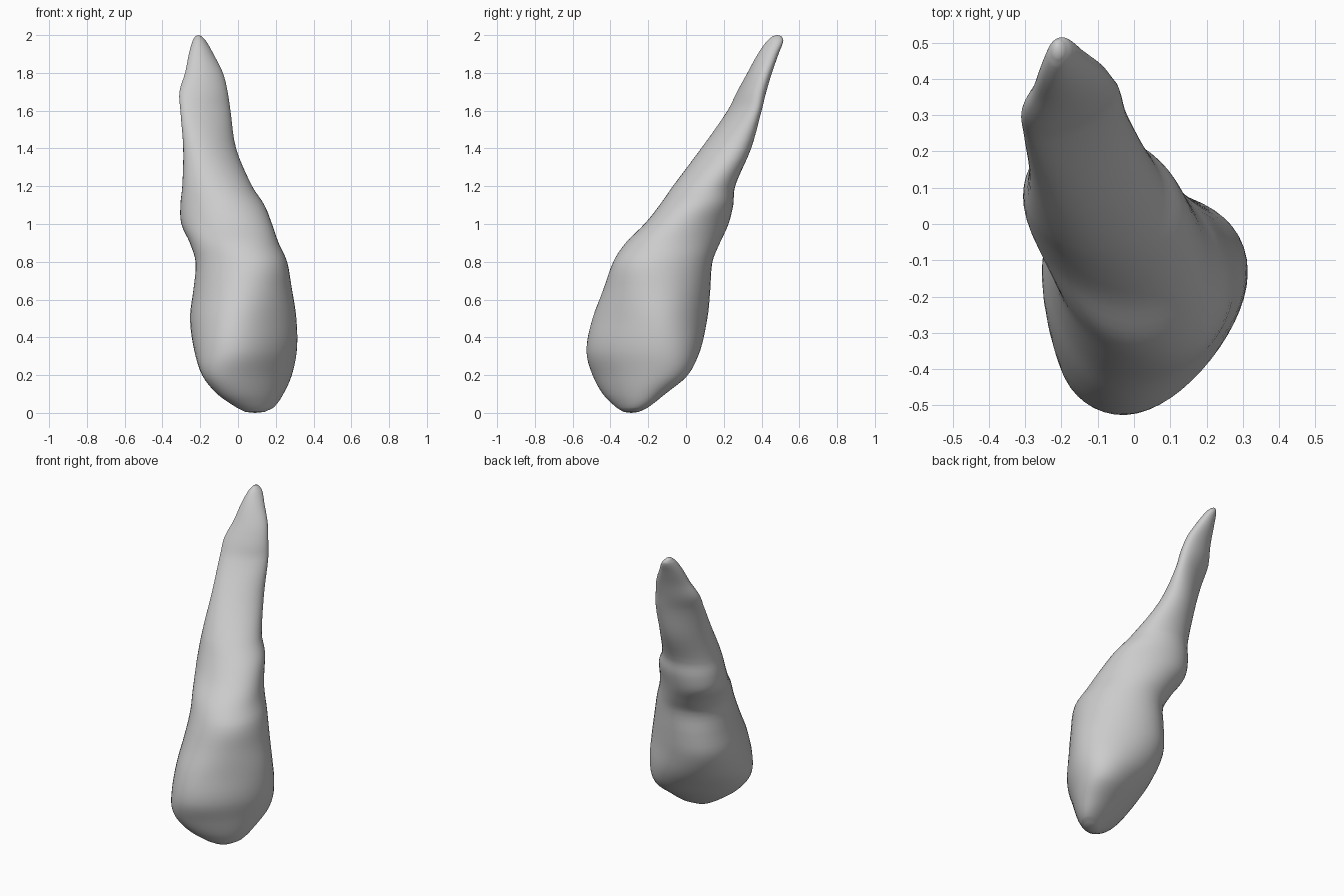
import bpy, bmesh, math

if "Cube" in bpy.data.objects:
    bpy.data.objects.remove(bpy.data.objects["Cube"])

# Cross-sections up the body: z, x min, x max, y min, y max, diagonal skew, back-left bulge
SECTIONS = [
    (0.005, 0.04, 0.14, -0.33, -0.25, 0.4, 0.0),
    (0.03, -0.01, 0.19, -0.37, -0.20, 0.5, 0.0),
    (0.10, -0.11, 0.24, -0.44, -0.11, 0.5, 0.0),
    (0.20, -0.19, 0.285, -0.495, 0.01, 0.45, 0.0),
    (0.33, -0.23, 0.31, -0.52, 0.08, 0.22, 0.02),
    (0.50, -0.25, 0.305, -0.49, 0.11, 0.02, 0.035),
    (0.65, -0.235, 0.285, -0.44, 0.125, -0.08, 0.02),
    (0.80, -0.225, 0.26, -0.385, 0.14, -0.15, 0.0),
    (0.90, -0.255, 0.215, -0.32, 0.18, -0.2, 0.0),
    (1.00, -0.30, 0.18, -0.22, 0.225, -0.25, 0.0),
    (1.10, -0.305, 0.14, -0.14, 0.25, -0.15, 0.0),
    (1.20, -0.295, 0.075, -0.07, 0.26, 0.0, 0.0),
    (1.40, -0.29, -0.01, 0.08, 0.345, 0.35, 0.0),
    (1.60, -0.305, -0.04, 0.22, 0.40, 0.6, 0.0),
    (1.70, -0.31, -0.055, 0.27, 0.425, 0.5, 0.0),
    (1.80, -0.28, -0.08, 0.325, 0.455, 0.4, 0.0),
    (1.90, -0.26, -0.13, 0.38, 0.49, 0.3, 0.0),
    (1.97, -0.24, -0.17, 0.43, 0.515, 0.2, 0.0),
    (1.995, -0.225, -0.195, 0.46, 0.505, 0.0, 0.0),
]
SIDES, STEPS = 48, 4


def blend(p0, p1, p2, p3, f):
    """Smooth curve through two neighbouring sections, spaced by height."""
    h = p2[0] - p1[0]
    out = []
    for a, b, c, d in zip(p0, p1, p2, p3):
        m1 = (c - a) / max(p2[0] - p0[0], 1e-6) * h
        m2 = (d - b) / max(p3[0] - p1[0], 1e-6) * h
        out.append((2*f**3 - 3*f*f + 1)*b + (f**3 - 2*f*f + f)*m1
                   + (3*f*f - 2*f**3)*c + (f**3 - f*f)*m2)
    return out


def ring(bm, s):
    z, x0, x1, y0, y1, skew, bulge = s
    turn = math.asin(skew)
    verts = []
    for i in range(SIDES):
        t = math.tau * i / SIDES
        k = bulge * math.cos(2 * (t - math.radians(135))) / math.sqrt(2)
        x = (x0 + x1) / 2 + (x1 - x0) / 2 * math.cos(t) - k
        y = (y0 + y1) / 2 + (y1 - y0) / 2 * math.sin(t + turn) + k
        verts.append(bm.verts.new((x, y, z)))
    return verts


# Loft the leaning, tapering body
bm = bmesh.new()
rings = []
n = len(SECTIONS)
for i in range(n - 1):
    quad = [SECTIONS[min(max(j, 0), n - 1)] for j in (i - 1, i, i + 1, i + 2)]
    for j in range(STEPS):
        rings.append(ring(bm, blend(*quad, j / STEPS)))
rings.append(ring(bm, SECTIONS[-1]))
for a, b in zip(rings, rings[1:]):
    for i in range(SIDES):
        j = (i + 1) % SIDES
        bm.faces.new((a[i], a[j], b[j], b[i]))

# Rounded ends
for loop, point in ((rings[0], (0.09, -0.29, 0.0)), (rings[-1], (-0.21, 0.483, 2.0))):
    tip = bm.verts.new(point)
    for i in range(SIDES):
        bm.faces.new((loop[i], loop[(i + 1) % SIDES], tip))
bmesh.ops.recalc_face_normals(bm, faces=bm.faces)

mesh = bpy.data.meshes.new("tapered_body")
bm.to_mesh(mesh)
bm.free()
mesh.polygons.foreach_set("use_smooth", [True] * len(mesh.polygons))
body = bpy.data.objects.new("tapered_body", mesh)
bpy.context.collection.objects.link(body)
